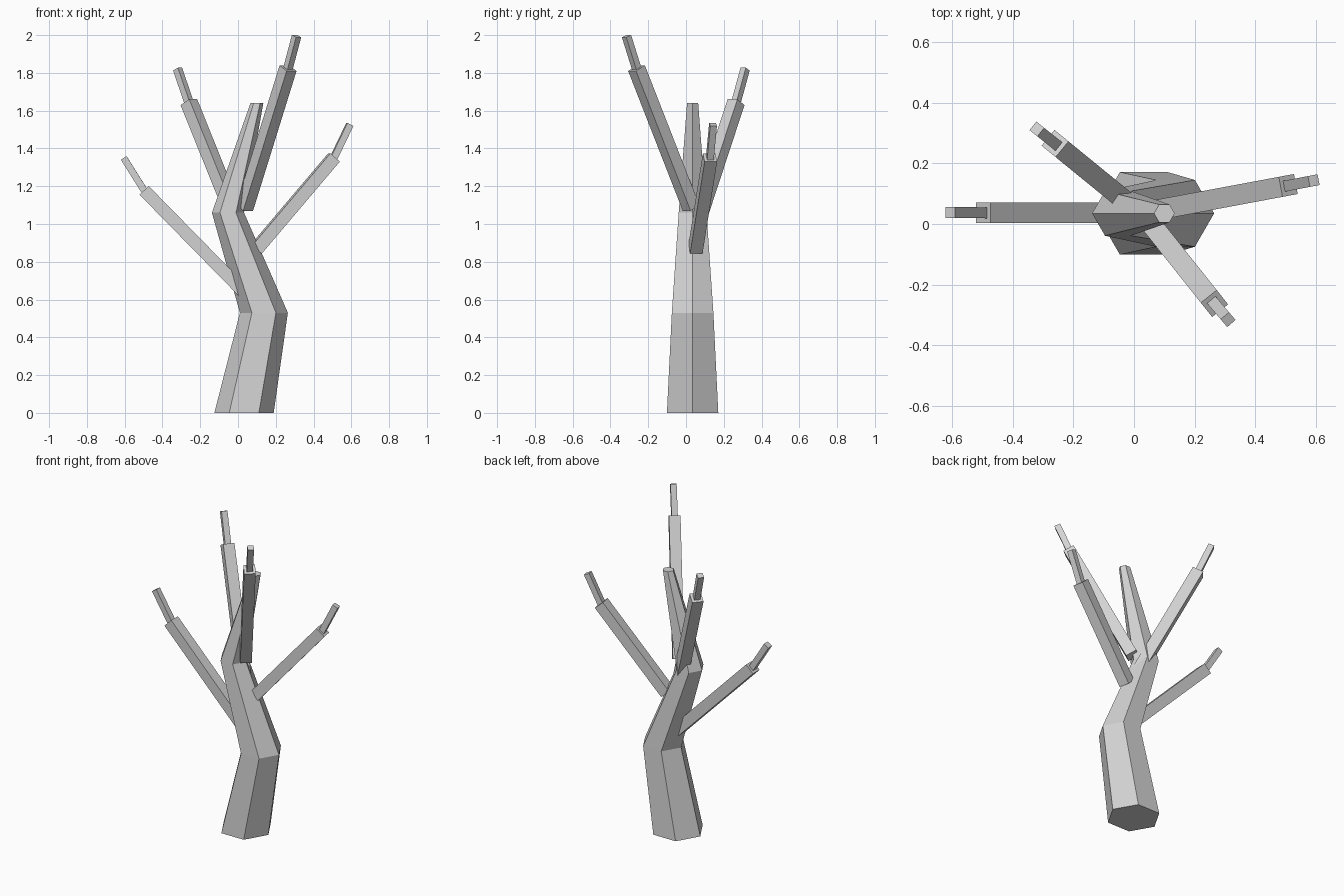
import bpy
import bmesh
from math import cos, sin, pi
from mathutils import Vector, Matrix

default_cube = bpy.data.objects.get("Cube")
if default_cube:
    bpy.data.objects.remove(default_cube, do_unlink=True)

GREY = (0.65, 0.65, 0.65, 1)
bark = bpy.data.materials.new("grey bark")
bark.use_nodes = True
bark.diffuse_color = GREY
bark.node_tree.nodes["Principled BSDF"].inputs["Base Color"].default_value = GREY


def finish(name, bm):
    bmesh.ops.recalc_face_normals(bm, faces=bm.faces[:])
    mesh = bpy.data.meshes.new(name)
    bm.to_mesh(mesh)
    bm.free()
    mesh.materials.append(bark)
    obj = bpy.data.objects.new(name, mesh)
    bpy.context.collection.objects.link(obj)


def trunk(name, sections, y, sides=6):
    """Loft flat polygon rings given as (centre x, z, radius)."""
    bm = bmesh.new()
    rings = []
    for x, z, r in sections:
        angles = [2 * pi * i / sides for i in range(sides)]
        rings.append([bm.verts.new((x + r * cos(a), y + r * sin(a), z)) for a in angles])
    for low, high in zip(rings, rings[1:]):
        for i in range(sides):
            j = (i + 1) % sides
            bm.faces.new((low[i], low[j], high[j], high[i]))
    bm.faces.new(rings[0])
    bm.faces.new(rings[-1])
    finish(name, bm)


def beam(name, start, end, width):
    """Square bar between two points, with one side kept level."""
    start, end = Vector(start), Vector(end)
    along = end - start
    side = Vector((0, 0, 1)).cross(along).normalized()
    up = along.normalized().cross(side)
    axes = Matrix((side * width, up * width, along)).transposed().to_4x4()
    bm = bmesh.new()
    bmesh.ops.create_cube(bm, size=1, matrix=Matrix.Translation((start + end) / 2) @ axes)
    finish(name, bm)


# Crooked tapering trunk
trunk("trunk", [(0.032, 0, 0.157), (0.137, 0.53, 0.127),
                (-0.053, 1.06, 0.085), (0.1, 1.64, 0.034)], 0.035)

# Each branch: base, tip, twig tip
branches = {
    "front": ((0.035, 0.027, 1.085), (0.265, -0.262, 1.825), (0.31, -0.315, 1.995)),
    "back": ((0.022, 0.035, 0.945), (-0.26, 0.265, 1.645), (-0.32, 0.313, 1.82)),
    "right": ((0.06, 0.037, 0.61), (-0.497, 0.037, 1.178), (-0.605, 0.038, 1.35)),
    "left": ((0.095, 0.05, 0.865), (0.508, 0.127, 1.352), (0.592, 0.143, 1.527)),
}
for place, (base, tip, end) in branches.items():
    beam(place + "_branch", base, tip, 0.067)
    # Twig sunk slightly into the branch end
    root = Vector(tip) - (Vector(end) - Vector(tip)) * 0.1
    beam(place + "_twig", root, end, 0.036)
